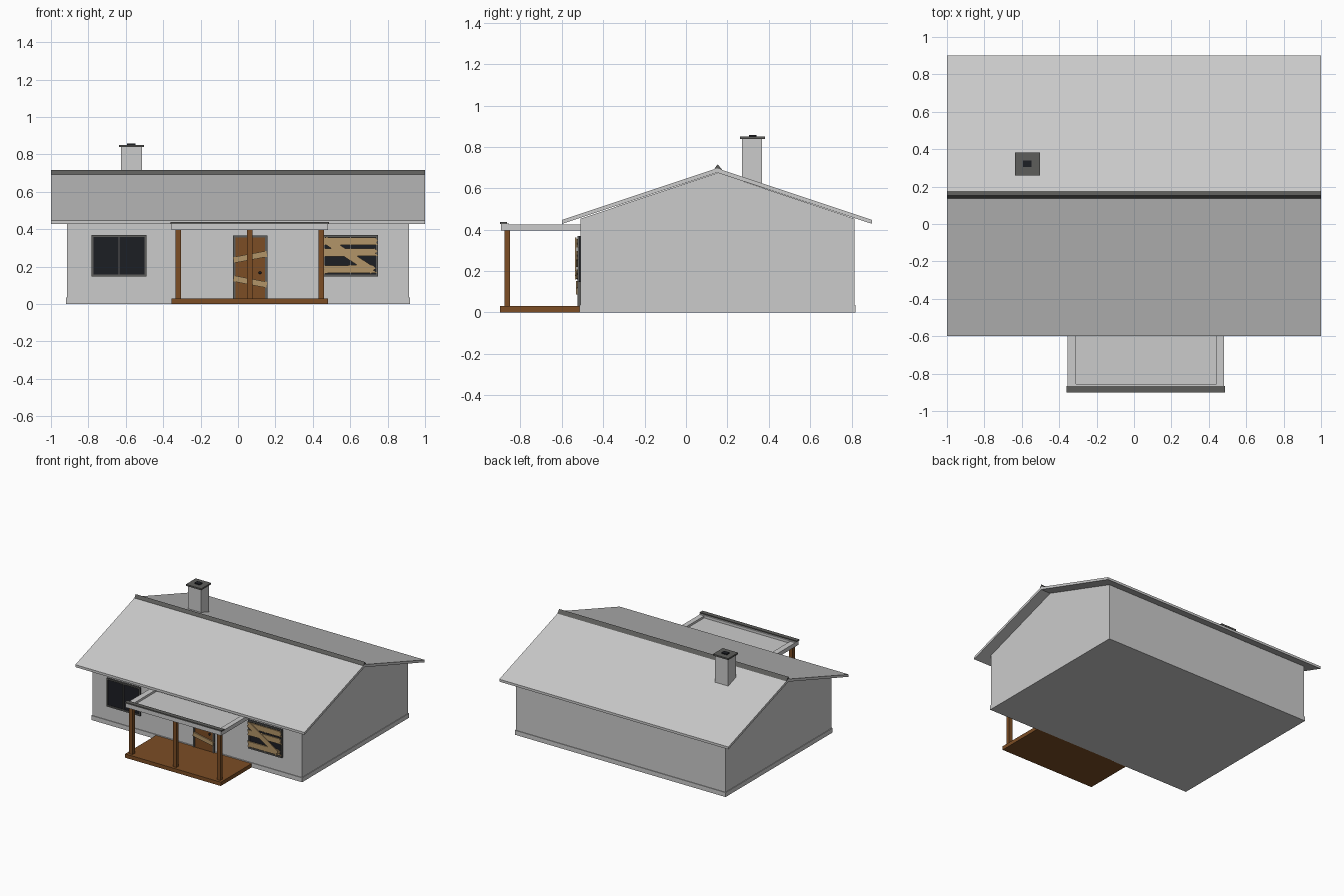
import bpy, bmesh, math
from mathutils import Vector

if "Cube" in bpy.data.objects:
    bpy.data.objects.remove(bpy.data.objects["Cube"])


def material(name, rgb):
    m = bpy.data.materials.new(name)
    m.diffuse_color = (*rgb, 1)
    m.use_nodes = True
    m.node_tree.nodes["Principled BSDF"].inputs["Base Color"].default_value = m.diffuse_color
    return m


WOOD = material("brown_wood", (0.20, 0.075, 0.018))
PLANK = material("pale_plank", (0.45, 0.30, 0.14))
TRIM = material("dark_trim", (0.11, 0.11, 0.105))
GLASS = material("dark_glass", (0.012, 0.013, 0.017))


def prism(name, pts, axis, a, b, mat=None):
    """Extrude a 2D profile along axis x (y,z points) or y (x,z points)."""
    place = (lambda p, t: (t, p[0], p[1])) if axis == 'x' else (lambda p, t: (p[0], t, p[1]))
    bm = bmesh.new()
    face = bm.faces.new([bm.verts.new(place(p, a)) for p in pts])
    ext = bmesh.ops.extrude_face_region(bm, geom=[face])
    d = Vector((b - a, 0, 0)) if axis == 'x' else Vector((0, b - a, 0))
    bmesh.ops.translate(bm, vec=d, verts=[v for v in ext['geom'] if isinstance(v, bmesh.types.BMVert)])
    bmesh.ops.recalc_face_normals(bm, faces=bm.faces)
    me = bpy.data.meshes.new(name)
    bm.to_mesh(me)
    bm.free()
    ob = bpy.data.objects.new(name, me)
    bpy.context.collection.objects.link(ob)
    if mat:
        me.materials.append(mat)
    return ob


def box(name, x0, x1, y0, y1, z0, z1, mat=None):
    return prism(name, [(x0, z0), (x1, z0), (x1, z1), (x0, z1)], 'y', y0, y1, mat)


def plank(name, p, q, w, y0, y1, jag=0.0):
    """Board from p to q in the wall plane, with optional splintered ends."""
    p, q = Vector(p), Vector(q)
    d = (q - p).normalized()
    n = Vector((-d.y, d.x)) * w / 2
    pts = [p - n, q - n, q - d * jag - n * 0.3, q - d * jag * 0.3 + n * 0.2,
           q - d * jag * 1.3 + n, p + n, p + d * jag * 0.5]
    if jag == 0:
        pts = [p - n, q - n, q + n, p + n]
    return prism(name, pts, 'y', y0, y1, PLANK)


# House body
box("walls", -0.915, 0.915, -0.51, 0.815, 0, 0.453)
box("foundation_skirt", -0.92, 0.92, -0.515, 0.82, 0, 0.035)
prism("gable", [(-0.51, 0.453), (0.815, 0.453), (0.153, 0.675)], 'x', -0.915, 0.915)

# Main roof and ridge cap
prism("roof", [(-0.60, 0.447), (0.15, 0.697), (0.90, 0.447),
               (0.90, 0.428), (0.15, 0.676), (-0.60, 0.428)], 'x', -1, 1)
prism("ridge_cap", [(0.134, 0.69), (0.153, 0.716), (0.178, 0.686)], 'x', -1, 1, TRIM)

# Chimney
box("chimney", -0.626, -0.513, 0.27, 0.368, 0.60, 0.838)
box("chimney_cap", -0.637, -0.503, 0.26, 0.383, 0.838, 0.85, TRIM)
box("chimney_flue", -0.594, -0.547, 0.304, 0.34, 0.85, 0.857, GLASS)

# Porch deck and posts
box("porch_deck", -0.355, 0.48, -0.9, -0.51, 0, 0.03, WOOD)
for i, x in enumerate((-0.32, 0.0625, 0.446)):
    box(f"porch_post_{i + 1}", x - 0.015, x + 0.015, -0.878, -0.85, 0.03, 0.40, WOOD)

# Porch roof: recessed panel in a raised frame
box("porch_roof_panel", -0.32, 0.45, -0.87, -0.51, 0.397, 0.41)
box("porch_rail_left", -0.355, -0.31, -0.865, -0.51, 0.395, 0.426)
box("porch_rail_right", 0.44, 0.48, -0.865, -0.51, 0.395, 0.426)
box("porch_fascia", -0.355, 0.48, -0.895, -0.855, 0.395, 0.43)
box("porch_front_cap", -0.36, 0.486, -0.9, -0.865, 0.428, 0.438, TRIM)


# Windows: glass, four frame bars and a central mullion
def window(name, x0, x1, z0, z1):
    t, c = 0.011, (x0 + x1) / 2
    box(name + "_glass", x0, x1, -0.516, -0.508, z0, z1, GLASS)
    for part, b in {"left": (x0, x0 + t, z0, z1), "right": (x1 - t, x1, z0, z1),
                    "sill": (x0, x1, z0, z0 + t), "head": (x0, x1, z1 - t, z1),
                    "mullion": (c - t / 3, c + t / 3, z0, z1)}.items():
        box(f"{name}_{part}", b[0], b[1], -0.524, -0.508, b[2], b[3], TRIM)


window("left_window", -0.783, -0.49, 0.147, 0.37)
window("right_window", 0.455, 0.748, 0.147, 0.37)

# Broken boards over the right window
for i, (p, q, w, jag) in enumerate([((0.452, 0.335), (0.75, 0.335), 0.042, 0.012),
                                    ((0.452, 0.275), (0.75, 0.277), 0.042, 0.015),
                                    ((0.452, 0.185), (0.745, 0.187), 0.042, 0.02)]):
    plank(f"window_board_{i + 1}", p, q, w, -0.53, -0.522, jag)
plank("window_diagonal_board", (0.462, 0.345), (0.725, 0.175), 0.04, -0.537, -0.53, 0.015)

# Boarded door with frame and knob
box("door", -0.015, 0.146, -0.519, -0.508, 0.03, 0.357, WOOD)
box("door_frame_left", -0.028, -0.014, -0.524, -0.508, 0.03, 0.367, TRIM)
box("door_frame_right", 0.145, 0.158, -0.524, -0.508, 0.03, 0.367, TRIM)
box("door_frame_head", -0.028, 0.158, -0.524, -0.508, 0.355, 0.367, TRIM)
plank("door_board_upper", (-0.022, 0.235), (0.154, 0.268), 0.032, -0.532, -0.522)
plank("door_board_lower", (-0.022, 0.136), (0.154, 0.102), 0.032, -0.532, -0.522)
bpy.ops.mesh.primitive_uv_sphere_add(segments=12, ring_count=8, radius=0.008, location=(0.118, -0.523, 0.167))
knob = bpy.context.object
knob.name = "door_knob"
knob.data.materials.append(GLASS)
bpy.ops.object.shade_smooth_by_angle()
